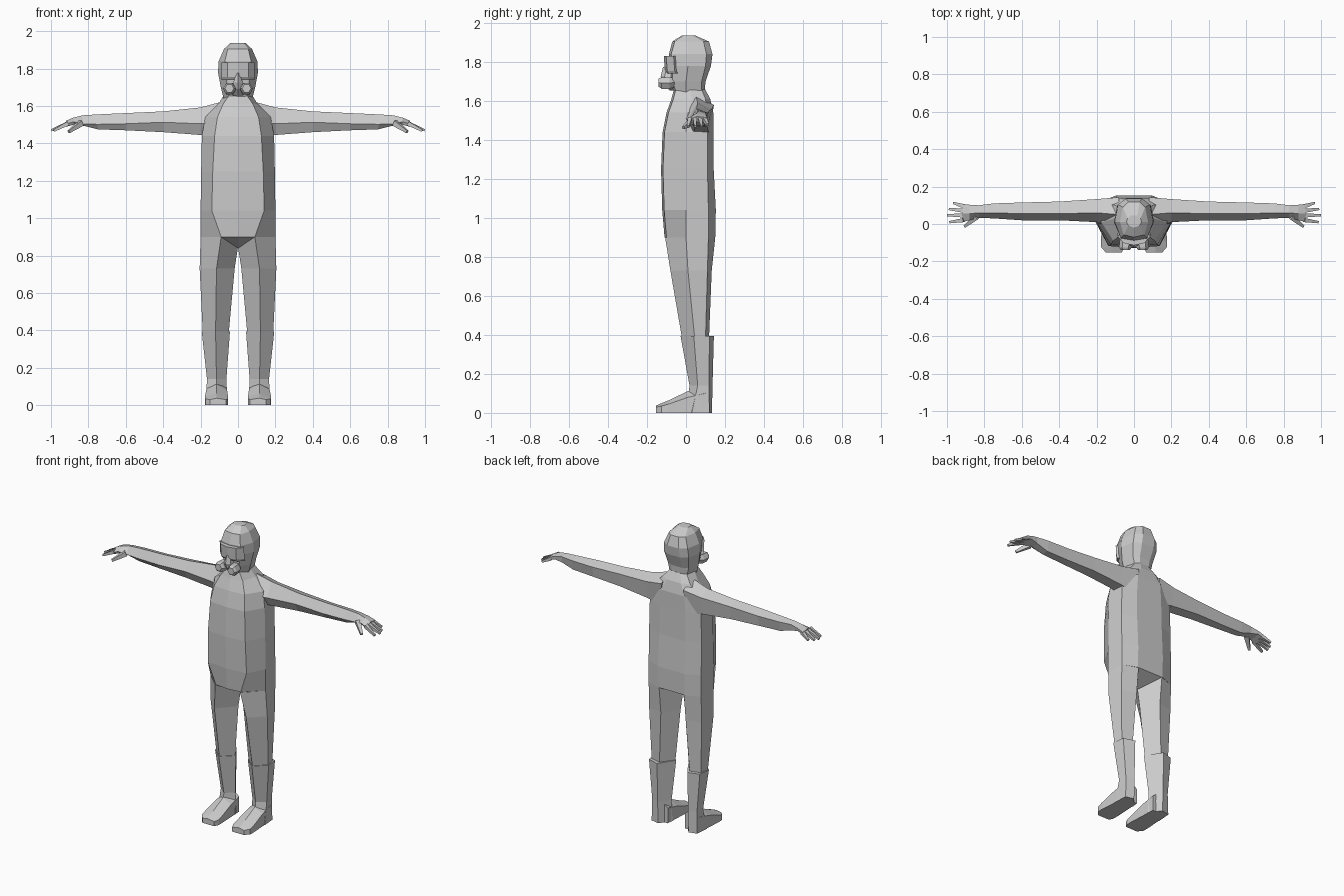
import bpy, bmesh
from mathutils import Vector

suit = bpy.data.materials.new("plain_grey")
suit.diffuse_color = (0.6, 0.6, 0.6, 1)


def loft(name, rings, mirror=False):
    """Skin a list of equal-length point rings and close both ends."""
    bm = bmesh.new()
    vs = [[bm.verts.new(p) for p in r] for r in rings]
    n = len(rings[0])
    for a, b in zip(vs, vs[1:]):
        for i in range(n):
            j = (i + 1) % n
            bm.faces.new((a[i], a[j], b[j], b[i]))
    bm.faces.new(vs[0])
    bm.faces.new(vs[-1])
    bmesh.ops.recalc_face_normals(bm, faces=bm.faces)
    me = bpy.data.meshes.new(name)
    bm.to_mesh(me)
    bm.free()
    me.materials.append(suit)
    ob = bpy.data.objects.new(name, me)
    bpy.context.collection.objects.link(ob)
    if mirror:
        m = ob.modifiers.new("mirror", 'MIRROR')
        m.use_mirror_merge = False
    return ob


def body_ring(d, z, yf, xf, xs, ys, xb, yc, yb):
    """Symmetric ten-sided section: front, front corner, side, back corner, back."""
    half = [(0, yf), (xf, yf + d), (xs, ys), (xb, yc), (xb * 0.5, yb), (0, yb)]
    full = half + [(-x, y) for x, y in half[-2:0:-1]]
    return [(x, y, z) for x, y in full]


def prong(name, a, b, ra, rb, sides_up=1.0):
    """Four-sided tapered bar from a to b."""
    a, b = Vector(a), Vector(b)
    d = (b - a).normalized()
    s = d.cross(Vector((0, 0, 1))).normalized()
    u = s.cross(d)
    rings = [[c + s * r * i + u * r * j * sides_up
              for i, j in ((-1, -1), (1, -1), (1, 1), (-1, 1))]
             for c, r in ((a, ra), (b, rb))]
    return loft(name, rings, True)


# torso, tapering to the crotch below and the neck above
loft("torso", [body_ring(0.01, *r) for r in (
    (0.84, 0.02, 0.003, 0.005, 0.03, 0.004, 0.035, 0.04),
    (0.90, -0.11, 0.09, 0.2, 0.0, 0.19, 0.115, 0.15),
    (1.04, -0.122, 0.14, 0.2, 0.0, 0.19, 0.115, 0.153),
    (1.25, -0.128, 0.135, 0.197, 0.0, 0.19, 0.11, 0.142),
    (1.44, -0.12, 0.125, 0.193, 0.0, 0.185, 0.11, 0.14),
    (1.54, -0.10, 0.11, 0.175, 0.01, 0.17, 0.11, 0.14),
    (1.61, -0.075, 0.08, 0.105, 0.03, 0.1, 0.1, 0.125),
    (1.66, -0.062, 0.045, 0.075, 0.02, 0.06, 0.08, 0.098))])

# hooded head
loft("head", [body_ring(0.012, *r) for r in (
    (1.635, -0.06, 0.045, 0.075, 0.0, 0.06, 0.08, 0.095),
    (1.70, -0.08, 0.055, 0.092, 0.0, 0.075, 0.08, 0.10),
    (1.78, -0.083, 0.068, 0.107, 0.01, 0.09, 0.10, 0.128),
    (1.84, -0.088, 0.07, 0.103, 0.01, 0.085, 0.105, 0.136),
    (1.905, -0.07, 0.055, 0.075, 0.01, 0.06, 0.09, 0.118),
    (1.937, -0.02, 0.03, 0.04, 0.01, 0.035, 0.03, 0.045))])


# visor wrapped round the face
def visor_ring(z, y):
    pts = [(0, y), (0.055, y + 0.012), (0.088, y + 0.05), (0.06, -0.04)]
    pts += [(-x, yy) for x, yy in pts[:0:-1]]
    return [(x, yy, z) for x, yy in pts]


loft("visor", [visor_ring(1.74, -0.098), visor_ring(1.755, -0.108),
               visor_ring(1.832, -0.114)])

# breathing mask: nose ridge, snout and two filters
loft("mask_ridge", [[(-w, -0.07, z), (-w, y + 0.02, z), (0, y, z), (w, y + 0.02, z),
                     (w, -0.07, z)]
                    for z, w, y in ((1.655, 0.03, -0.085), (1.69, 0.035, -0.115),
                                    (1.725, 0.025, -0.13), (1.775, 0.01, -0.118))])


def filter_ring(c, r):
    c = Vector(c)
    hexa = ((1, 0), (0.5, 0.87), (-0.5, 0.87), (-1, 0), (-0.5, -0.87), (0.5, -0.87))
    return [c + Vector((i * r, 0, j * r)) for i, j in hexa]


loft("mask_filter", [filter_ring((0.032, -0.06, 1.695), 0.028),
                     filter_ring((0.042, -0.085, 1.692), 0.034),
                     filter_ring((0.046, -0.125, 1.692), 0.034),
                     filter_ring((0.046, -0.14, 1.694), 0.024)], True)


# legs and boots: five-sided sections
def leg_ring(z, *pts):
    return [(x, y, z) for x, y in pts]


loft("leg", [
    [(0.09, -0.107, 0.9), (0.2, 0, 0.9), (0.19, 0.115, 0.9), (0.09, 0.15, 0.9),
     (0.001, 0.03, 0.84)],
    leg_ring(0.73, (0.115, -0.08), (0.205, 0.01), (0.19, 0.11), (0.09, 0.132), (0.018, 0.03)),
    leg_ring(0.38, (0.12, -0.02), (0.188, 0.045), (0.178, 0.1), (0.11, 0.118), (0.05, 0.04)),
], True)
loft("boot", [
    leg_ring(0.395, (0.12, -0.028), (0.194, 0.04), (0.184, 0.12), (0.11, 0.143), (0.043, 0.04)),
    leg_ring(0.14, (0.115, 0.018), (0.166, 0.06), (0.162, 0.118), (0.11, 0.136), (0.062, 0.06)),
    leg_ring(0.0, (0.115, 0.0), (0.172, 0.03), (0.165, 0.12), (0.11, 0.133), (0.056, 0.06)),
], True)
loft("foot", [[(a, y, 0), (b, y, 0), (b, y, h), (0.115, y, p), (a, y, h)]
              for y, a, b, h, p in ((0.1, 0.062, 0.166, 0.1, 0.14),
                                    (0.01, 0.058, 0.17, 0.08, 0.112),
                                    (-0.09, 0.053, 0.177, 0.045, 0.064),
                                    (-0.125, 0.053, 0.175, 0.035, 0.05),
                                    (-0.153, 0.065, 0.15, 0.03, 0.038))], True)

# arms with palms: front, top, back, lower back, lower front
arm = (
    (0.08, -0.04, 1.52, 0.05, 1.625, 0.143, 1.58, 0.12, 1.42, 0.02, 1.42),
    (0.20, 0.01, 1.505, 0.06, 1.592, 0.133, 1.56, 0.115, 1.445, 0.04, 1.445),
    (0.40, 0.02, 1.513, 0.055, 1.571, 0.12, 1.55, 0.11, 1.465, 0.045, 1.46),
    (0.60, 0.02, 1.505, 0.055, 1.562, 0.115, 1.54, 0.1, 1.47, 0.045, 1.47),
    (0.75, 0.03, 1.502, 0.06, 1.555, 0.11, 1.54, 0.095, 1.475, 0.05, 1.475),
    (0.83, 0.033, 1.505, 0.06, 1.55, 0.1, 1.54, 0.095, 1.5, 0.05, 1.495),
    (0.88, 0.02, 1.515, 0.055, 1.538, 0.103, 1.53, 0.1, 1.51, 0.03, 1.5),
    (0.92, 0.01, 1.503, 0.055, 1.521, 0.106, 1.515, 0.104, 1.497, 0.015, 1.488))
loft("arm", [[(r[0], r[i], r[i + 1]) for i in range(1, 11, 2)] for r in arm], True)

# fingers and thumb
for i, (y0, x1, y1, z1) in enumerate(((0.095, 0.965, 0.112, 1.478),
                                      (0.071, 0.988, 0.08, 1.472),
                                      (0.046, 0.998, 0.047, 1.47),
                                      (0.021, 0.985, 0.01, 1.468))):
    prong("finger_%d" % (i + 1), (0.91, y0, 1.507), (x1, y1, z1), 0.011, 0.006)
prong("thumb", (0.84, 0.04, 1.508), (0.905, -0.013, 1.462), 0.015, 0.007)
